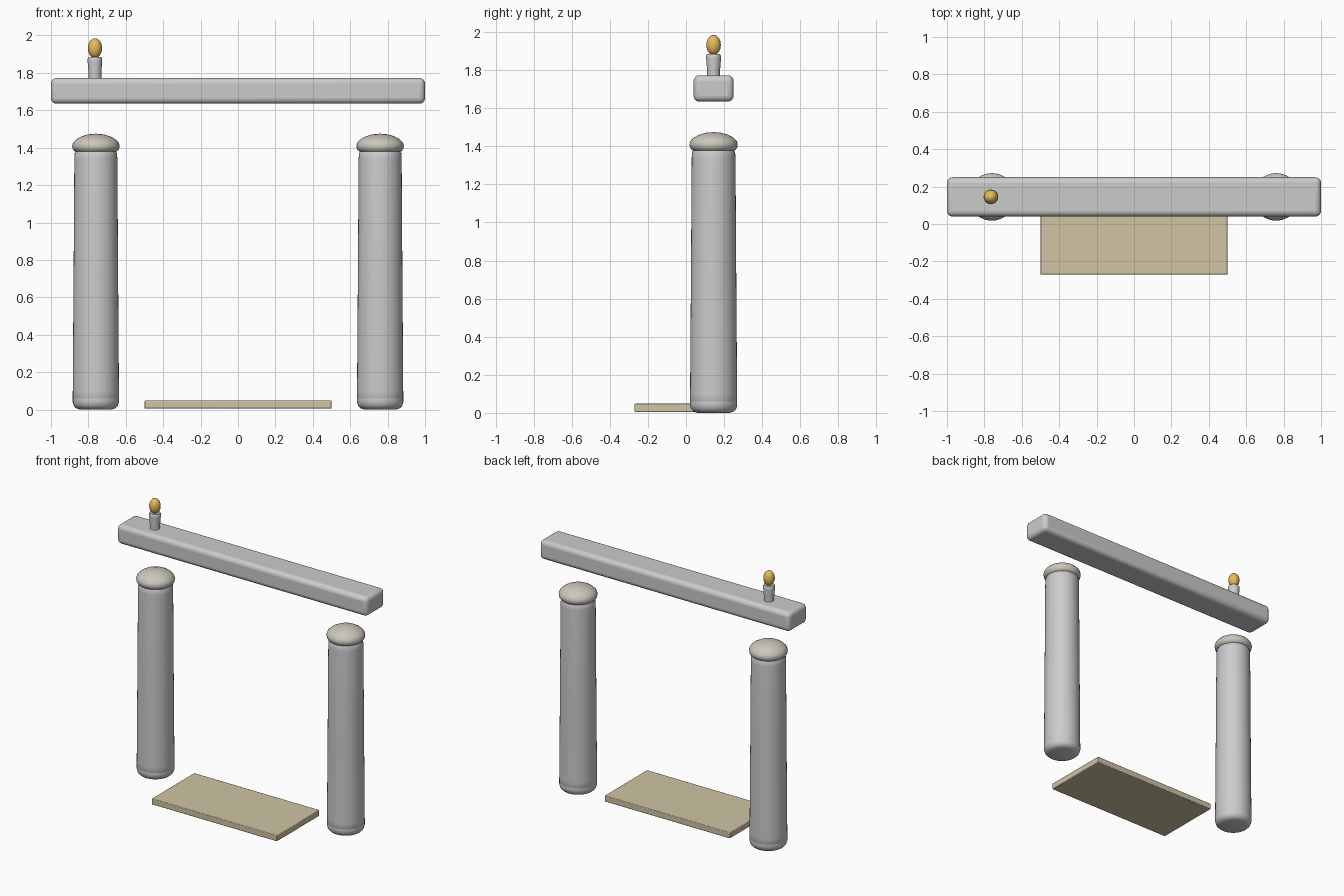
import bpy, bmesh, math

if "Cube" in bpy.data.objects:
    bpy.data.objects.remove(bpy.data.objects["Cube"])


def material(name, color):
    m = bpy.data.materials.new(name)
    m.diffuse_color = (*color, 1)
    m.use_nodes = True
    m.node_tree.nodes["Principled BSDF"].inputs["Base Color"].default_value = m.diffuse_color
    return m


def finish(obj, mat=None, angle=40):
    if mat:
        obj.data.materials.append(mat)
    bpy.ops.object.select_all(action='DESELECT')
    obj.select_set(True)
    bpy.context.view_layer.objects.active = obj
    bpy.ops.object.shade_smooth_by_angle(angle=math.radians(angle))
    return obj


def new_object(name, bm):
    mesh = bpy.data.meshes.new(name)
    bmesh.ops.recalc_face_normals(bm, faces=bm.faces)
    bm.to_mesh(mesh)
    bm.free()
    obj = bpy.data.objects.new(name, mesh)
    bpy.context.collection.objects.link(obj)
    return obj


def lathe(name, profile, x, y, mat=None, sides=40):
    """Spin a (radius, z) profile around a vertical axis."""
    bm = bmesh.new()
    verts = [bm.verts.new((r, 0, z)) for r, z in profile]
    edges = [bm.edges.new(pair) for pair in zip(verts, verts[1:])]
    bmesh.ops.spin(bm, geom=verts + edges, cent=(0, 0, 0), axis=(0, 0, 1),
                   angle=math.tau, steps=sides, use_duplicate=False)
    bmesh.ops.remove_doubles(bm, verts=bm.verts, dist=1e-5)
    obj = new_object(name, bm)
    obj.location = (x, y, 0)
    return finish(obj, mat)


def box(name, lo, hi, bevel, segments, mat=None):
    bm = bmesh.new()
    bmesh.ops.create_cube(bm, size=1)
    for v in bm.verts:
        v.co = [(a + b) / 2 + c * (b - a) for a, b, c in zip(lo, hi, v.co)]
    obj = new_object(name, bm)
    mod = obj.modifiers.new("rounded_edges", 'BEVEL')
    mod.width, mod.segments = bevel, segments
    return finish(obj, mat)


cap_stone = material("cap_stone", (0.60, 0.57, 0.51))
step_stone = material("step_stone", (0.62, 0.55, 0.37))
flame_gold = material("flame_gold", (0.80, 0.50, 0.10))

POST_X, POST_Y = 0.76, 0.145

foot = [(0, 0), (0.085, 0.0), (0.105, 0.007), (0.118, 0.02), (0.124, 0.04),
        (0.124, 0.06), (0.12, 0.078), (0, 0.078)]
shaft = [(0, 0.045), (0.118, 0.045), (0.124, 0.055), (0.1235, 0.1), (0.119, 0.72),
         (0.115, 1.34), (0.113, 1.37), (0.105, 1.384), (0, 1.386)]
cap = [(0, 1.374), (0.095, 1.374), (0.113, 1.38), (0.124, 1.393), (0.127, 1.41),
       (0.122, 1.427), (0.105, 1.445), (0.078, 1.46), (0.042, 1.471), (0, 1.475)]

# pillars with foot and cushion cap
for side, x in (("left", -POST_X), ("right", POST_X)):
    lathe(side + "_pillar_foot", foot, x, POST_Y)
    lathe(side + "_pillar_shaft", shaft, x, POST_Y)
    lathe(side + "_pillar_cap", cap, x, POST_Y, cap_stone)

# floating lintel
box("lintel", (-1, 0.04, 1.635), (1, 0.25, 1.773), 0.03, 4)

# threshold step
box("threshold_step", (-0.5, -0.27, 0.005), (0.5, 0.215, 0.048), 0.004, 2, step_stone)

# candle and flame
lathe("candle", [(0, 1.765), (0.034, 1.765), (0.034, 1.80), (0.039, 1.86),
                 (0.039, 1.875), (0.034, 1.884), (0, 1.884)], -0.765, POST_Y, sides=24)
flame = [(0.038 * math.sin(math.pi * i / 14), 1.932 - 0.053 * math.cos(math.pi * i / 14))
         for i in range(15)]
lathe("flame", flame, -0.765, POST_Y, flame_gold, sides=24)
